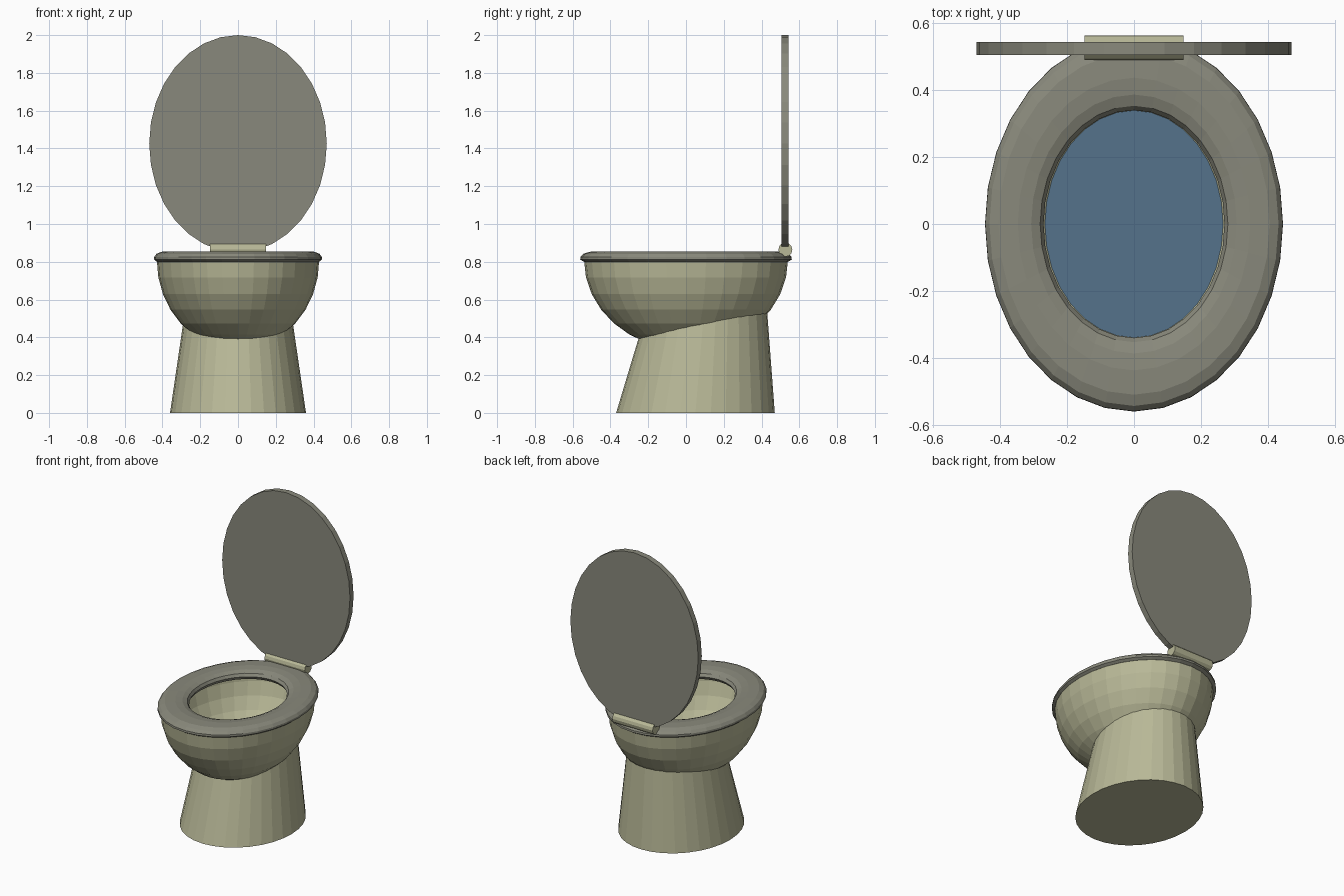
import bpy, bmesh, math
from mathutils import Matrix

SEG = 32
cube = bpy.data.objects.get("Cube")
if cube:
    bpy.data.objects.remove(cube, do_unlink=True)


def make_material(name, rgb):
    mat = bpy.data.materials.new(name)
    mat.use_nodes = True
    mat.diffuse_color = (*rgb, 1)
    mat.node_tree.nodes["Principled BSDF"].inputs["Base Color"].default_value = (*rgb, 1)
    return mat


ceramic = make_material("olive ceramic", (0.48, 0.48, 0.31))
plastic = make_material("grey plastic", (0.25, 0.25, 0.20))
blue = make_material("blue water", (0.09, 0.17, 0.26))


def finish(bm, name, mat):
    bmesh.ops.recalc_face_normals(bm, faces=bm.faces)
    mesh = bpy.data.meshes.new(name)
    bm.to_mesh(mesh)
    bm.free()
    mesh.materials.append(mat)
    obj = bpy.data.objects.new(name, mesh)
    bpy.context.collection.objects.link(obj)
    return obj


def ellipse(rx, ry, cy=0):
    angles = [2 * math.pi * i / SEG for i in range(SEG)]
    return [(rx * math.cos(a), cy + ry * math.sin(a)) for a in angles]


def loft(name, mat, rings, closed=False, cap_start=False, cap_end=False):
    """Bridge consecutive rings of 3D points with quads."""
    bm = bmesh.new()
    loops = [[bm.verts.new(p) for p in ring] for ring in rings]
    pairs = list(zip(loops, loops[1:]))
    if closed:
        pairs.append((loops[-1], loops[0]))
    for a, b in pairs:
        for i in range(SEG):
            j = (i + 1) % SEG
            bm.faces.new((a[i], a[j], b[j], b[i]))
    if cap_start:
        bm.faces.new(loops[0])
    if cap_end:
        bm.faces.new(loops[-1])
    return finish(bm, name, mat)


def flat_ring(rx, ry, z, cy=0):
    return [(x, y, z) for x, y in ellipse(rx, ry, cy)]


# Bowl: thin half ellipsoid shell, outside from the bottom up, then inside down
RIM, RX, RY, DEPTH, WALL = 0.81, 0.43, 0.54, 0.475, 0.03


def shell_rings(inset):
    steps = [math.pi / 2 * k / 8 for k in range(8)]
    return [flat_ring((RX - inset) * math.cos(t), (RY - inset) * math.cos(t),
                      RIM - (DEPTH - inset) * math.sin(t)) for t in steps]


loft("bowl", ceramic, shell_rings(0)[::-1] + shell_rings(WALL),
     cap_start=True, cap_end=True)

# Water: disc resting against the inside of the bowl
loft("water", blue, [flat_ring(0.272, 0.345, 0.47), flat_ring(0.276, 0.349, 0.48)],
     cap_start=True, cap_end=True)

# Pedestal: tapered column whose upper edge follows the underside of the bowl
top = [(x, y, RIM + 0.01 - DEPTH * math.sqrt(1 - (x / RX) ** 2 - (y / RY) ** 2))
       for x, y in ellipse(0.29, 0.34, 0.09)]
loft("pedestal", ceramic, [flat_ring(0.36, 0.42, 0, 0.05), top], cap_start=True)

# Seat: rounded oval ring
profile = [(0.965, 0.80), (1, 0.812), (0.998, 0.825), (0.97, 0.842), (0.91, 0.853),
           (0.78, 0.855), (0.69, 0.85), (0.63, 0.838), (0.607, 0.82), (0.63, 0.80)]
loft("seat", plastic, [flat_ring(0.445 * s, 0.56 * s, z) for s, z in profile], closed=True)

# Lid: raised oval plate
loft("lid", plastic,
     [[(x, y, 1.425 + h) for x, h in ellipse(0.47, 0.575)] for y in (0.505, 0.543)],
     cap_start=True, cap_end=True)

# Hinge: short bar across the foot of the lid
bm = bmesh.new()
bmesh.ops.create_cone(bm, cap_ends=True, segments=12, radius1=0.037, radius2=0.037,
                      depth=0.296,
                      matrix=Matrix.Translation((0, 0.526, 0.864))
                      @ Matrix.Rotation(math.pi / 2, 4, 'Y'))
finish(bm, "hinge", ceramic)
